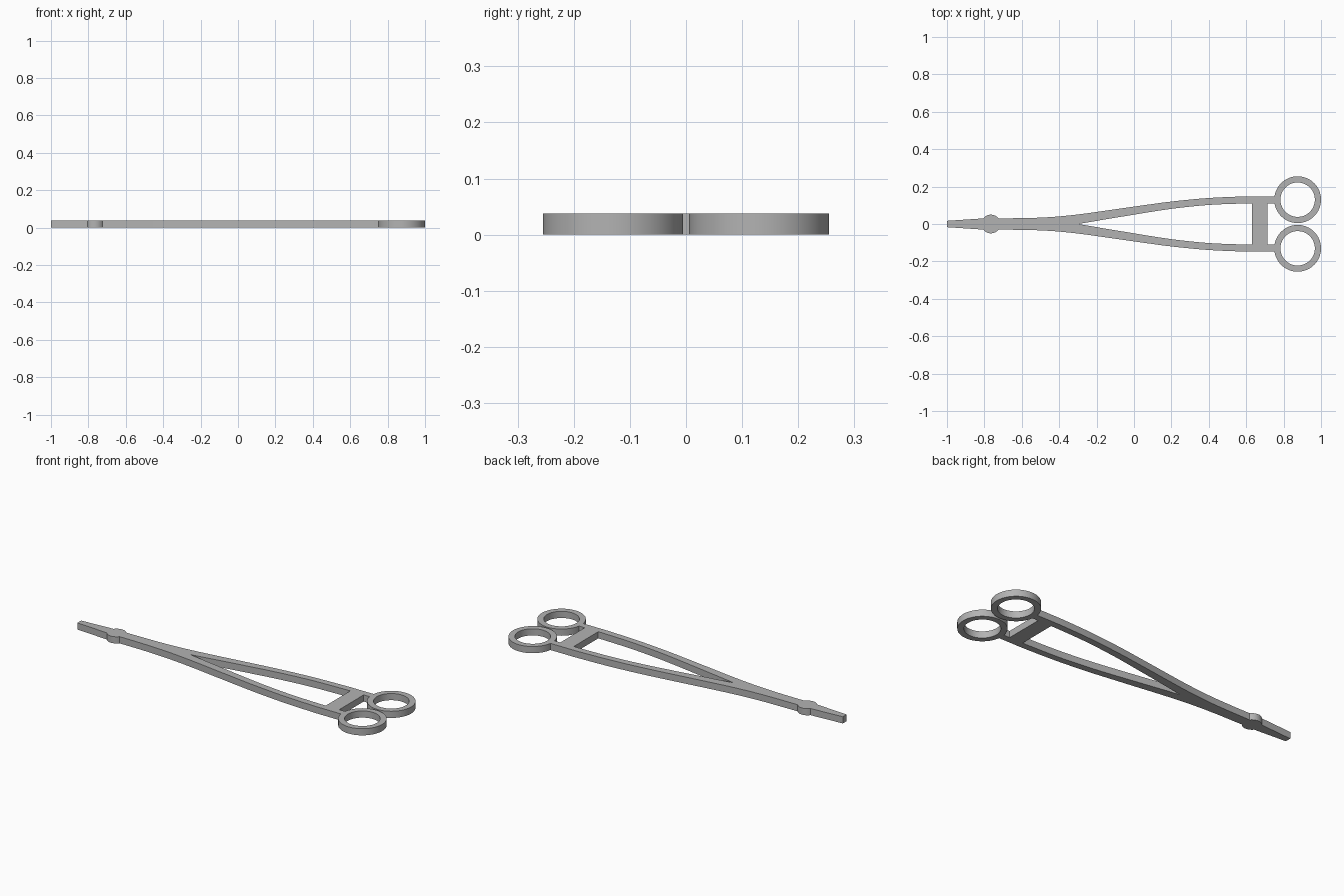
import bpy, bmesh, math
from mathutils import Vector

cube = bpy.data.objects.get("Cube")
if cube:
    bpy.data.objects.remove(cube, do_unlink=True)

THICK = 0.038
RING_X, RING_Y, RING_OUT, RING_IN = 0.875, 0.13, 0.125, 0.092
HINGE_X, HINGE_R = -0.765, 0.05

steel = bpy.data.materials.new("steel grey")
steel.use_nodes = True
steel.diffuse_color = (0.45, 0.45, 0.45, 1)
steel.node_tree.nodes["Principled BSDF"].inputs["Base Color"].default_value = (0.45, 0.45, 0.45, 1)


def finish(name, bm):
    bmesh.ops.recalc_face_normals(bm, faces=bm.faces)
    mesh = bpy.data.meshes.new(name)
    bm.to_mesh(mesh)
    bm.free()
    mesh.materials.append(steel)
    obj = bpy.data.objects.new(name, mesh)
    bpy.context.collection.objects.link(obj)
    bpy.ops.object.select_all(action='DESELECT')
    obj.select_set(True)
    bpy.context.view_layer.objects.active = obj
    bpy.ops.object.shade_smooth_by_angle(angle=math.radians(30))
    return obj


def extrude_outline(points):
    bm = bmesh.new()
    face = bm.faces.new([bm.verts.new((x, y, 0)) for x, y in points])
    top = bmesh.ops.extrude_face_region(bm, geom=[face], use_keep_orig=True)
    bmesh.ops.translate(bm, vec=(0, 0, THICK),
                        verts=[g for g in top["geom"] if isinstance(g, bmesh.types.BMVert)])
    return bm


def smooth_path(points, steps=4):
    # Catmull-Rom curve through the points
    p = [Vector(q) for q in [points[0], *points, points[-1]]]
    path = []
    for a, b, c, d in zip(p, p[1:], p[2:], p[3:]):
        for i in range(steps):
            t = i / steps
            path.append(b + (c - a) * t / 2 + (a * 2 - b * 5 + c * 4 - d) * t**2 / 2
                        + (b * 3 - a - c * 3 + d) * t**3 / 2)
    return path + [p[-1]]


# Jaws, hinge boss and arms: one half outline, mirrored across the middle
start = math.asin(0.03 / HINGE_R)
hinge = [(HINGE_X - HINGE_R * math.cos(a), HINGE_R * math.sin(a))
         for a in [start + (math.pi - 2 * start) * i / 12 for i in range(13)]]
outer = smooth_path([(hinge[-1][0], 0.03), (-0.5, 0.034), (-0.3, 0.051), (0, 0.093),
                     (0.2, 0.12), (0.4, 0.139), (0.6, 0.148)])
inner = smooth_path([(0.6, 0.11), (0.4, 0.102), (0.2, 0.081), (0, 0.05), (-0.3, 0)])
outline = ([(-1, 0), (-1, 0.017)] + hinge + outer[1:]
           + [(0.752, 0.148), (0.752, 0.11)] + inner)
bm = extrude_outline(outline)
middle = [f for f in bm.faces if all(abs(v.co.y) < 1e-5 for v in f.verts)]
bmesh.ops.delete(bm, geom=middle, context='FACES_ONLY')
arms = finish("jaws_and_arms", bm)
mirror = arms.modifiers.new("mirror", 'MIRROR')
mirror.use_axis = (False, True, False)

# Cross bar between the arms
finish("cross_bar", extrude_outline([(0.63, -0.111), (0.715, -0.111),
                                     (0.715, 0.111), (0.63, 0.111)]))

# Finger rings
for name, side in (("left_finger_ring", 1), ("right_finger_ring", -1)):
    bm = bmesh.new()
    n = 64
    loops = []
    for r, z in ((RING_OUT, 0), (RING_OUT, THICK), (RING_IN, THICK), (RING_IN, 0)):
        loops.append([bm.verts.new((RING_X + r * math.cos(math.tau * i / n),
                                    side * RING_Y + r * math.sin(math.tau * i / n), z))
                      for i in range(n)])
    for k in range(4):
        a, b = loops[k], loops[(k + 1) % 4]
        for i in range(n):
            j = (i + 1) % n
            bm.faces.new((a[i], a[j], b[j], b[i]))
    finish(name, bm)
